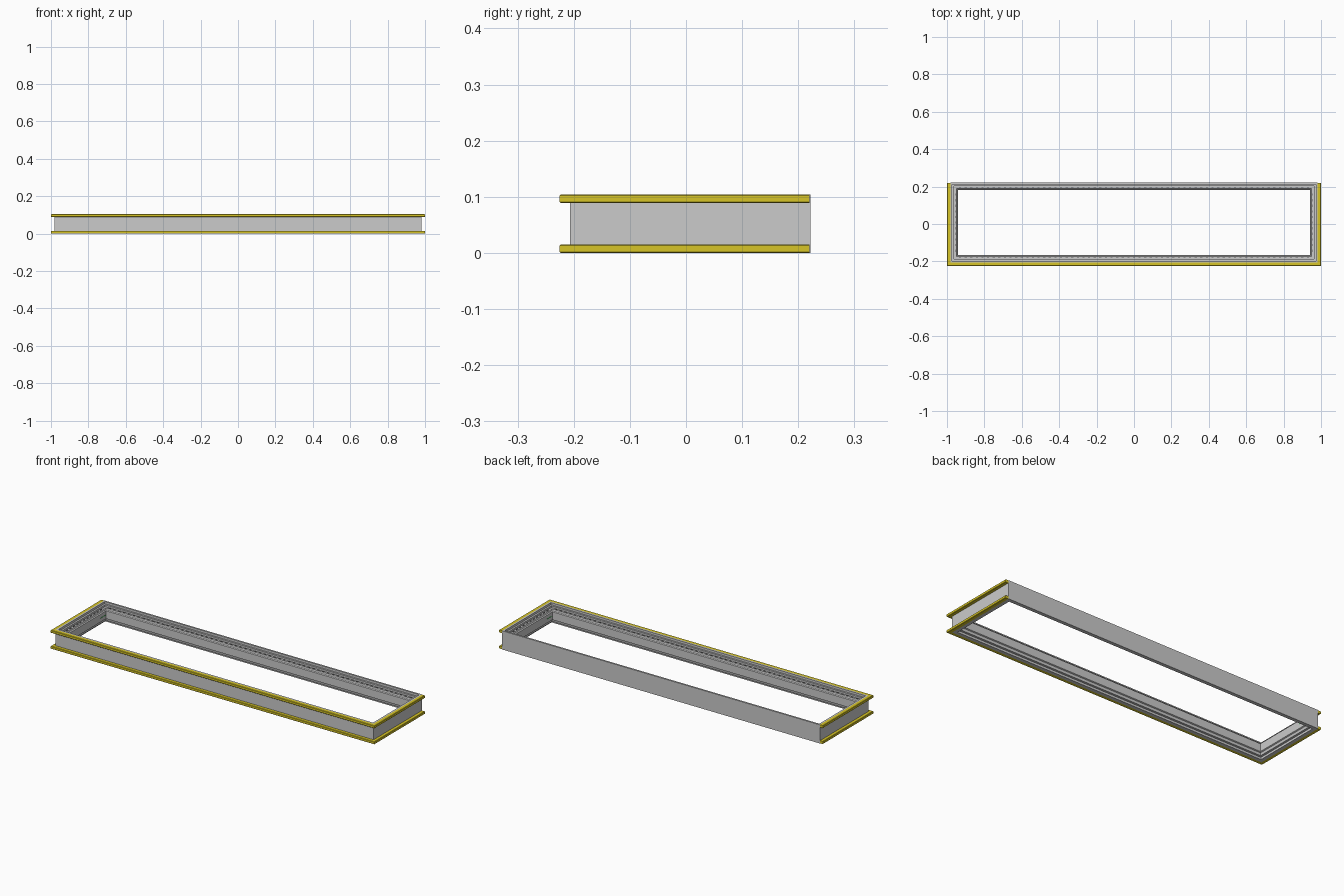
import bpy, bmesh

if "Cube" in bpy.data.objects:
    bpy.data.objects.remove(bpy.data.objects["Cube"])

X, YF, YB = 0.982, -0.207, 0.222   # outer faces of the grey frame


def material(name, rgb):
    m = bpy.data.materials.new(name)
    m.diffuse_color = (*rgb, 1)
    m.use_nodes = True
    m.node_tree.nodes["Principled BSDF"].inputs["Base Color"].default_value = m.diffuse_color
    return m


YELLOW = material("yellow_paint", (0.68, 0.56, 0.02))
GREEN = material("green_marker", (0.05, 0.6, 0.1))
DARK = material("dark_stud", (0.12, 0.12, 0.12))


def finish(name, bm, mat=None):
    bmesh.ops.recalc_face_normals(bm, faces=bm.faces)
    me = bpy.data.meshes.new(name)
    bm.to_mesh(me)
    bm.free()
    ob = bpy.data.objects.new(name, me)
    bpy.context.collection.objects.link(ob)
    if mat:
        me.materials.append(mat)
    return ob


def sweep(name, profile, path, closed, mat=None):
    """Sweep an (inset, z) profile through a path of inset -> (x, y) corners."""
    bm = bmesh.new()
    rings = [[bm.verts.new((*corner(d), z)) for d, z in profile] for corner in path]
    n, m = len(profile), len(rings)
    for i in range(m if closed else m - 1):
        a, b = rings[i], rings[(i + 1) % m]
        for j in range(n):
            k = (j + 1) % n
            bm.faces.new((a[j], a[k], b[k], b[j]))
    if not closed:
        bm.faces.new(rings[0])
        bm.faces.new(rings[-1])
    return finish(name, bm, mat)


def boxes(name, items, mat):
    """Join a list of (centre, size) boxes into one object."""
    bm = bmesh.new()
    for c, s in items:
        for v in bmesh.ops.create_cube(bm, size=1)["verts"]:
            v.co = [c[i] + v.co[i] * s[i] for i in range(3)]
    return finish(name, bm, mat)


# Grey frame: stepped section, mitred at the four corners
section = [(0, 0), (0, 0.104), (0.010, 0.104), (0.010, 0.092), (0.020, 0.092),
           (0.020, 0.082), (0.032, 0.082), (0.035, 0.075), (0.041, 0.072),
           (0.041, 0.028), (0.035, 0.025), (0.032, 0.012), (0.020, 0.012),
           (0.020, 0)]
loop = [lambda d: (-X + d, YF + d), lambda d: (X - d, YF + d),
        lambda d: (X - d, YB - d), lambda d: (-X + d, YB - d)]
sweep("frame", section, loop, True)

# Yellow bumper strips around the front and both ends, open at the back
u_path = [lambda d: (-X + d, 0.22), loop[0], loop[1], lambda d: (X - d, 0.22)]
for label, z in (("lower", 0.0), ("upper", 0.089)):
    strip = [(0.001, z), (-0.016, z), (-0.018, z + 0.002), (-0.018, z + 0.013),
             (-0.016, z + 0.015), (0.001, z + 0.015)]
    sweep(label + "_bumper_strip", strip, u_path, False, YELLOW)

# Rows of small studs on the inner ledge
studs = []
size = (0.012, 0.004, 0.003)
for i in range(-31, 32):
    for y in (YF + 0.026, YB - 0.026):
        studs.append(((i * 0.03, y, 0.083), size))
for i in range(-5, 6):
    for x in (-X + 0.026, X - 0.026):
        studs.append(((x, 0.0075 + i * 0.03, 0.083), (size[1], size[0], size[2])))
boxes("ledge_studs", studs, DARK)

# Thin green markers on the inner end faces near the corners
marks = [((s * (X - 0.0413), y, 0.05), (0.0015, 0.045, 0.003))
         for s, y in ((1, 0.155), (1, -0.14), (-1, 0.155))]
boxes("corner_markers", marks, GREEN)
